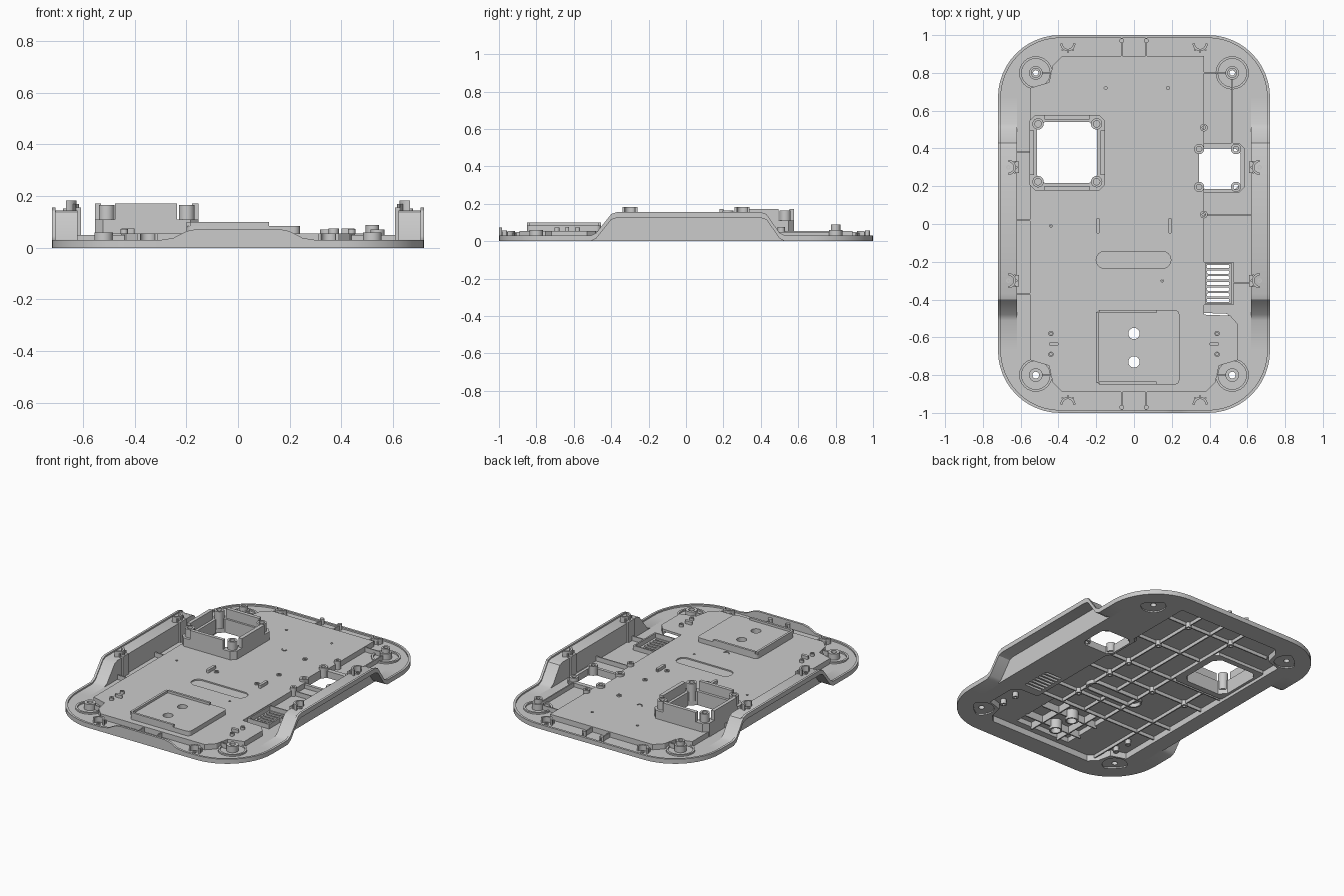
import bpy, bmesh
from math import sin, cos, pi

if "Cube" in bpy.data.objects:
    bpy.data.objects.remove(bpy.data.objects["Cube"])

# ---------- 2D shape helpers ----------
def rect(x0, x1, y0, y1):
    return [(x0, y0), (x1, y0), (x1, y1), (x0, y1)]

def arc(x, y, r, a0, a1, n):
    return [(x + r*cos(a0 + (a1-a0)*i/n), y + r*sin(a0 + (a1-a0)*i/n)) for i in range(n+1)]

def circ(x, y, r, n=24):
    return arc(x, y, r, 0, 2*pi, n)[:-1]

def rrect(x0, x1, y0, y1, r, n=5):
    c = [(x1-r, y1-r), (x0+r, y1-r), (x0+r, y0+r), (x1-r, y0+r)]
    return [p for k, (x, y) in enumerate(c) for p in arc(x, y, r, k*pi/2, (k+1)*pi/2, n)]

def half_ring(x, y, r, t, a):
    return arc(x, y, r, a-pi/2, a+pi/2, 12) + arc(x, y, r-t, a+pi/2, a-pi/2, 12)

# ---------- solid helpers ----------
def finish(name, bm, smooth=True):
    bmesh.ops.recalc_face_normals(bm, faces=bm.faces)
    me = bpy.data.meshes.new(name)
    bm.to_mesh(me)
    bm.free()
    o = bpy.data.objects.new(name, me)
    bpy.context.collection.objects.link(o)
    if smooth:
        shade(o)
    return o

def shade(o):
    bpy.ops.object.select_all(action='DESELECT')
    o.select_set(True)
    bpy.context.view_layer.objects.active = o
    bpy.ops.object.shade_smooth_by_angle(angle=0.5)

def loft(bm, loops, closed):
    rows = [[bm.verts.new(p) for p in l] for l in loops]
    n = len(rows[0])
    for k in range(len(rows) if closed else len(rows)-1):
        a, b = rows[k], rows[(k+1) % len(rows)]
        for i in range(n):
            bm.faces.new((a[i], a[(i+1) % n], b[(i+1) % n], b[i]))
    if not closed:
        bm.faces.new(rows[0][::-1])
        bm.faces.new(rows[-1])

def at(pts, z):
    return [(x, y, z) for x, y in pts]

def build(name, prisms=(), rings=(), smooth=True):
    """prisms: (outline, z0, z1); rings: (outer, inner, z0, z1)"""
    bm = bmesh.new()
    for p, z0, z1 in prisms:
        loft(bm, [at(p, z0), at(p, z1)], False)
    for o, i, z0, z1 in rings:
        loft(bm, [at(o, z0), at(o, z1), at(i, z1), at(i, z0)], True)
    return finish(name, bm, smooth)

def tube(x, y, r, ri, z0, z1):
    return (circ(x, y, r), circ(x, y, ri), z0, z1)

def cut(o, *cutters):
    bpy.context.view_layer.objects.active = o
    for c in cutters:
        m = o.modifiers.new("cut", 'BOOLEAN')
        m.operation, m.solver, m.object = 'DIFFERENCE', 'EXACT', c
        bpy.ops.object.modifier_apply(modifier=m.name)
    shade(o)

# ---------- outer rim: rounded outline, arched along both sides, wavy front lip ----------
SIDE = [(-.51, 0), (-.48, .015), (-.40, .115), (-.37, .125), (.40, .125), (.43, .115), (.50, .015), (.53, 0)]
WAVE = [(-.3, 0), (-.25, .008), (-.2, .034), (-.16, .042), (.16, .042), (.2, .034), (.25, .008), (.3, 0)]

def outline(d):
    """(x, y, side lift, front lift) around the plate, inset by d"""
    R, X, Y = .33, .72, 1.0
    q = lambda sx, sy, a: [(x, y, 0, 0) for x, y in arc(sx*(X-R), sy*(Y-R), R-d, a, a+pi/2, 12)]
    return ([(X-d, y, h, 0) for y, h in SIDE] + q(1, 1, 0) + q(-1, 1, pi/2)
            + [(-X+d, y, h, 0) for y, h in SIDE[::-1]] + q(-1, -1, pi)
            + [(x, -Y+d, 0, w) for x, w in WAVE] + q(1, -1, 1.5*pi))

SECTION = [(0, 0, 1, 0), (0, .03, 1, 1), (.015, .03, 1, 1), (.015, .02, 1, 0),
           (.1, .02, 1, 0), (.1, 0, 0, 0), (.085, 0, 0, 0), (.085, 0, 1, 0)]
bm = bmesh.new()
loft(bm, [[(x, y, z + a*h + b*w) for x, y, h, w in outline(d)] for d, z, a, b in SECTION], True)
bmesh.ops.remove_doubles(bm, verts=bm.verts, dist=1e-5)
finish("outer_rim", bm)

# ---------- cutters ----------
def octagon(x0, x1, y0, y1, c):
    return rrect(x0, x1, y0, y1, c, 1)

big_hole = octagon(-.513, -.196, .217, .54, .04)
small_hole = octagon(.345, .565, .185, .4, .03)
feet = [(sx*.52, sy*.8) for sx in (-1, 1) for sy in (-1, 1)]
pad_holes = [(0, -.58), (0, -.73)]
pins = [(-.15, .72, .008), (.18, .72, .008), (-.44, -.01, .007), (.15, -.3, .007)]
through = build("through_cutter",
    [(big_hole, -.1, .3), (small_hole, -.1, .3)]
    + [(rrect(.385, .505, y-.009, y+.009, .008, 3), -.1, .3) for y in [-.225 - .03*i for i in range(7)]]
    + [(circ(x, y, .018), -.1, .3) for x, y in feet]
    + [(circ(x, y, .03), -.1, .3) for x, y in pad_holes]
    + [(circ(x, y, r, 12), -.1, .3) for x, y, r in pins], smooth=False)
dishes = build("dish_cutter", [(circ(x, y, .075, 40), -.1, .008) for x, y in feet]
    + [(rrect(-.2, .195, -.235, -.145, .044, 8), .047, .2)], smooth=False)
PANEL = [(-.55, -.72), (-.45, -.75), (-.43, -.84), (-.38, -.89), (.38, -.89), (.43, -.84), (.45, -.75),
         (.55, -.72), (.55, -.53), (.51, -.485), (.37, -.48), (.37, .89), (-.38, .89), (-.43, .84),
         (-.45, .75), (-.55, .72)]
recess = build("recess_cutter", [([(x*.965, y*.98) for x, y in PANEL], -.1, .04)], smooth=False)
pad_recess = build("pad_recess_cutter", [(rect(-.18, .22, -.83, -.48), -.1, .072)], smooth=False)

# ---------- floor, raised panel, front pad ----------
cut(build("floor_plate", [([p[:2] for p in outline(.095)], 0, .02)], smooth=False), recess, dishes, through)
cut(build("raised_panel", [(PANEL, .001, .055)], smooth=False), recess, pad_recess, dishes, through)
cut(build("front_pad", [(rrect(-.2, .24, -.85, -.455, .025), .05, .085)], smooth=False), pad_recess, through)
build("pad_ridge", [(rect(-.2+.015, .12, -.85, -.835), .08, .1), (rect(-.2+.015, .12, -.47, -.455), .08, .1),
                    (rect(-.2, -.185, -.84, -.465), .08, .1)])
for c in (through, dishes, recess, pad_recess):
    bpy.data.objects.remove(c)

# ---------- large square housing ----------
corners = [(-.508, .53), (-.198, .53), (-.508, .224), (-.198, .224)]
n_outer = rrect(-.553, -.153, .178, .577, .03, 1)
build("large_housing",
      [(rect(-.475, -.235, .178, .2), .05, .172), (rect(-.475, -.235, .553, .577), .05, .172),
       (rect(-.553, -.53, .26, .495), .05, .172), (rect(-.178, -.153, .26, .495), .05, .172)],
      [(n_outer, big_hole, .02, .11)] + [tube(x, y, .03, .017, .05, .165) for x, y in corners])

# ---------- small opening frame ----------
build("small_frame", [],
      [(rrect(.33, .585, .165, .43, .03, 1), small_hole, .0, .045)]
      + [tube(x, y, .027, .014, .01, .07) for x in (.345, .54) for y in (.196, .397)])

# ---------- vent frame ----------
build("vent_frame", [], [(rect(.37, .527, -.428, -.2), rect(.378, .517, -.42, -.208), .015, .05)])

# ---------- corner feet ----------
for i, (x, y) in enumerate(feet):
    back = y > 0
    sx = 1 if x > 0 else -1
    build("corner_foot_%d" % (i+1),
          [(rect(min(x-sx*.035, x-sx*.08), max(x-sx*.035, x-sx*.08), y-.004, y+.004), .02, .05)],
          [tube(x, y, .088, .075, .01, .03), tube(x, y, .036, .018, .008, .06)]
          + ([tube(x, y, .026, .014, .05, .088)] if back else []))

# ---------- snap clips on all four edges ----------
clips = [(sx*.35, sy*.955, -sy*pi/2, .015, .055) for sx in (-1, 1) for sy in (-1, 1)]
clips += [(sx*.665, sy*.3, pi if sx > 0 else 0, .14, .182) for sx in (-1, 1) for sy in (-1, 1)]
for i, (x, y, a, z0, z1) in enumerate(clips):
    spokes = []
    for b in (a-.7, a, a+.7):
        px, py = x + .043*cos(b), y + .043*sin(b)
        spokes.append((circ(px, py, .006, 8), z0 - .005, z1 - .012))
    build("edge_clip_%d" % (i+1), [(half_ring(x, y, .04, .012, a), z0, z1)] + spokes,
          [tube(x, y, .012, .006, z0-.005, z0+.012)])
# posts under the side clips
build("side_clip_posts", [(rect(sx*.62-.012, sx*.62+.012, y-.03, y+.03), .01, .155)
                          for sx in (-1, 1) for y in (-.3, .3)])

# ---------- stiffening ribs on the floor ----------
t = .004
ribs = [rect(.52-t, .52+t, .43, .77), rect(.37, .485, .8-t, .8+t), rect(.37, .62, .05-t, .05+t),
        rect(.525, .63, -.31-t, -.31+t)]
ribs += [rect(-.62, -.55, y-t, y+t) for y in (.38, .02, -.37)]
ribs += [rect(x-t, x+t, y0, y1) for x in (-.065, .065) for y0, y1 in ((.885, .985), (-.985, -.885))]
build("floor_ribs", [(r, .01, .05) for r in ribs]
      + [(circ(x, sy*.97, .013, 12), .015, .058) for x in (-.065, .065) for sy in (-1, 1)])

# ---------- small bosses and bars on the panel ----------
build("panel_bosses",
      [(rrect(x-.009, x+.009, -.05, .032, .008, 3), .05, .075) for x in (-.19, .19)]
      + [(rrect(x-.025, x+.025, -.645, -.625, .009, 3), .05, .075) for x in (-.425, .425)]
      + [(half_ring(0, y, .019, .004, -pi/2), .05, .059) for y in (.485, -.42)],
      [tube(x, y, .015, .008, .05, .062) for x, y in
       [(.18, .44), (.18, .17), (-.15, -.01), (.145, -.01)]]
      + [tube(x, y, .014, .007, .05, .072) for x in (-.44, .44) for y in (-.58, -.69)]
      + [tube(.37, y, .02, .009, .01, .075) for y in (.51, .05)])

# ---------- underside rib grid with bosses ----------
under = [rect(x-t, x+t, y0, y1) for x, y0, y1 in
         [(-.4, -.85, .17), (-.15, -.45, .86), (.18, -.45, .86), (.01, -.45, -.24), (.01, -.14, .86)]]
under += [rect(x0, .355, y-t, y+t) for x0, y in
          [(-.43, .72), (-.14, .44), (-.53, .165), (-.53, -.01), (-.53, -.3), (-.53, -.45)]]
build("underside_ribs", [(r, .018, .043) for r in under],
      [tube(x, y, .02, .009, .008, .043) for x, y in
       [(-.15, .72), (.18, .72), (.18, .44), (.18, .165), (-.15, -.01), (.18, -.01), (-.4, -.01), (.18, -.3)]]
      + [tube(x, y, .018, .008, .008, .043) for x in (-.44, .44) for y in (-.58, -.69)]
      + [(rrect(-.205, .2, -.24, -.14, .048, 8), rrect(-.195, .19, -.23, -.15, .039, 8), .015, .043)])
build("pad_underside", [(rect(x-t, x+t, -.835, -.475), .025, .075) for x in (-.1, .1)]
      + [(rect(x0, x1, y-t, y+t), .025, .075) for y in (-.58, -.73) for x0, x1 in ((-.19, -.038), (.038, .23))],
      [tube(x, y, .04, .03, .01, .075) for x, y in pad_holes])
